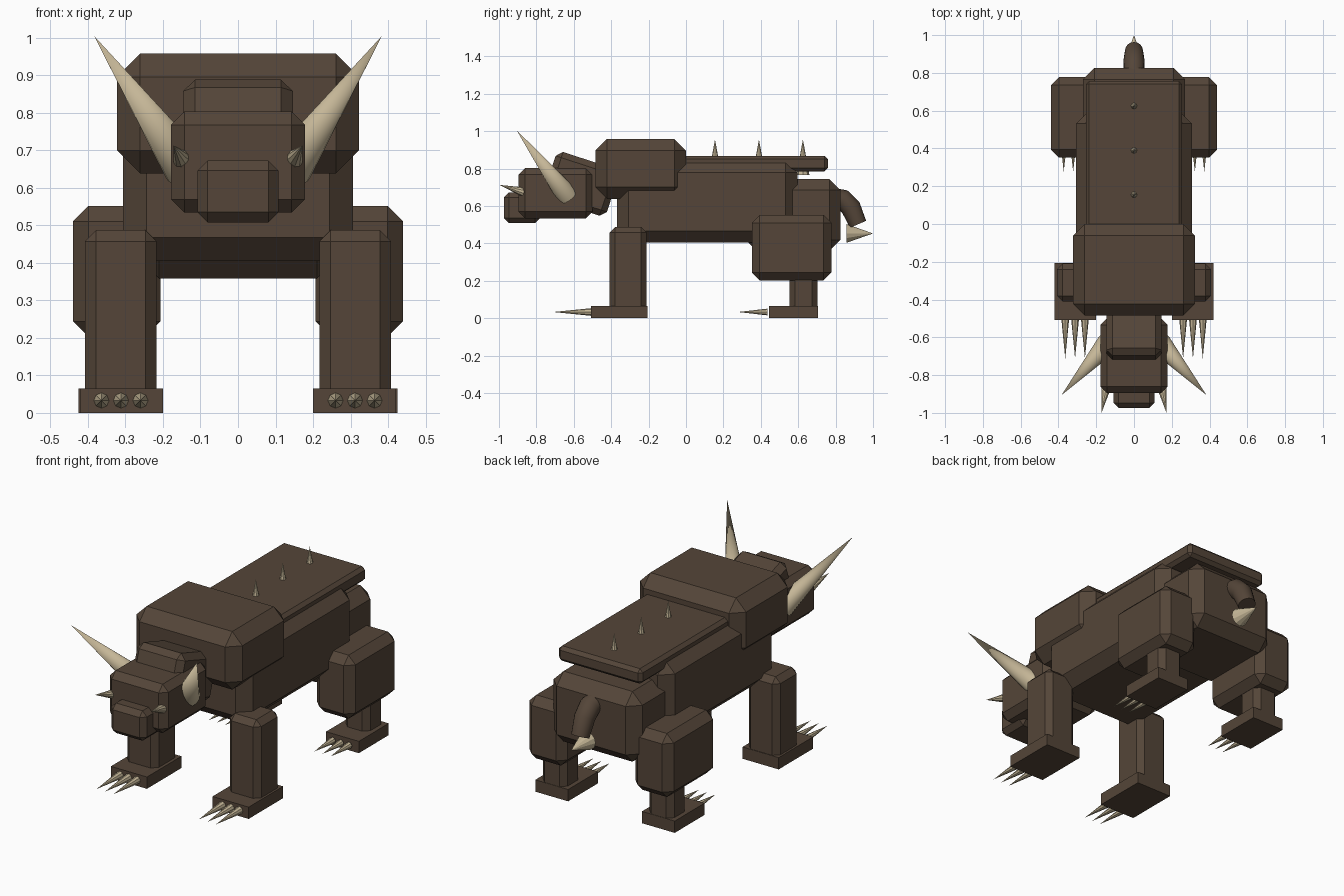
import bpy, bmesh, math
from mathutils import Vector, Matrix

if "Cube" in bpy.data.objects:
    bpy.data.objects.remove(bpy.data.objects["Cube"])


def material(name, rgb):
    m = bpy.data.materials.new(name)
    m.diffuse_color = (*rgb, 1)
    m.use_nodes = True
    m.node_tree.nodes["Principled BSDF"].inputs["Base Color"].default_value = m.diffuse_color
    return m


HIDE = material("dark brown hide", (0.089, 0.060, 0.040))
BONE = material("pale bone", (0.56, 0.47, 0.31))


def finish(name, bm, mat, smooth=False):
    bmesh.ops.recalc_face_normals(bm, faces=bm.faces[:])
    me = bpy.data.meshes.new(name)
    bm.to_mesh(me)
    bm.free()
    me.materials.append(mat)
    ob = bpy.data.objects.new(name, me)
    bpy.context.collection.objects.link(ob)
    if smooth:
        bpy.ops.object.select_all(action='DESELECT')
        ob.select_set(True)
        bpy.context.view_layer.objects.active = ob
        bpy.ops.object.shade_smooth_by_angle(angle=math.radians(40))
    return ob


def block(name, x, y, z, bevel=0.0, tilt=0.0):
    """Chamfered box from (min, max) ranges, tilted about x through its centre."""
    rng = (x, y, z)
    size = [b - a for a, b in rng]
    mid = Vector([(a + b) / 2 for a, b in rng])
    bm = bmesh.new()
    bmesh.ops.create_cube(bm, size=1, matrix=Matrix.Diagonal((*size, 1)))
    if bevel:
        bmesh.ops.bevel(bm, geom=bm.edges[:], offset=bevel, segments=1,
                        affect='EDGES', clamp_overlap=True)
    bm.transform(Matrix.Translation(mid) @ Matrix.Rotation(math.radians(tilt), 4, 'X'))
    return finish(name, bm, HIDE)


def spike(name, base, tip, r, sides=8, smooth=False):
    """Cone from base centre to tip."""
    base, tip = Vector(base), Vector(tip)
    d = tip - base
    bm = bmesh.new()
    bmesh.ops.create_cone(bm, cap_ends=True, segments=sides, radius1=r, radius2=0,
                          depth=d.length)
    rot = d.to_track_quat('Z', 'Y').to_matrix().to_4x4()
    bm.transform(Matrix.Translation((base + tip) / 2) @ rot)
    bmesh.ops.remove_doubles(bm, verts=bm.verts[:], dist=1e-5)
    return finish(name, bm, BONE, smooth)


def tube(name, path, sides=16):
    """Tube along (y, z, radius) points in the middle plane."""
    bm = bmesh.new()
    rings = []
    for i, (y, z, r) in enumerate(path):
        a, b = path[max(i - 1, 0)], path[min(i + 1, len(path) - 1)]
        d = Vector((0, b[0] - a[0], b[1] - a[1])).normalized()
        up = d.cross(Vector((1, 0, 0)))
        ring = []
        for k in range(sides):
            t = 2 * math.pi * k / sides
            ring.append(bm.verts.new(Vector((r * math.cos(t), y, z)) + up * r * math.sin(t)))
        rings.append(ring)
    for p, q in zip(rings, rings[1:]):
        for k in range(sides):
            n = (k + 1) % sides
            bm.faces.new((p[k], p[n], q[n], q[k]))
    bm.faces.new(rings[0])
    bm.faces.new(rings[-1])
    return finish(name, bm, HIDE, True)


# torso
block("torso", (-0.306, 0.306), (-0.37, 0.595), (0.405, 0.84), 0.062)
block("shoulder_hump", (-0.323, 0.323), (-0.485, 0.0), (0.638, 0.958), 0.062)
block("hips", (-0.27, 0.27), (0.32, 0.826), (0.358, 0.745), 0.06)
block("back_plate", (-0.255, 0.255), (-0.1, 0.758), (0.785, 0.868), 0.018)
for i, y in enumerate((0.155, 0.39, 0.625)):
    spike(f"back_spike_{i + 1}", (0, y, 0.765), (0, y, 0.956), 0.035)

# neck and head
block("neck", (-0.146, 0.146), (-0.737, -0.383), (0.586, 0.85), 0.032, tilt=-18)
block("head", (-0.178, 0.178), (-0.895, -0.5), (0.534, 0.803), 0.035)
block("snout", (-0.108, 0.108), (-0.974, -0.78), (0.508, 0.673), 0.027)

# tail with bone tip
tube("tail", [(0.76, 0.645, 0.056), (0.84, 0.632, 0.056), (0.882, 0.59, 0.054),
              (0.92, 0.502, 0.047)])
spike("tail_spike", (0, 0.858, 0.453), (0, 1.0, 0.453), 0.05, 12)

# paired parts
for s, side in ((-1, "left"), (1, "right")):
    def span(a, b):
        return tuple(sorted((s * a, s * b)))

    spike(f"horn_{side}", (s * 0.14, -0.635, 0.655), (s * 0.383, -0.905, 1.004),
          0.06, 16, True)
    spike(f"tusk_{side}", (s * 0.148, -0.87, 0.675), (s * 0.172, -1.0, 0.713), 0.025, 10)

    block(f"front_leg_{side}", span(0.217, 0.408), (-0.41, -0.21), (0.03, 0.487), 0.03)
    block(f"front_foot_{side}", span(0.20, 0.42), (-0.507, -0.207), (0, 0.065))
    block(f"thigh_{side}", span(0.207, 0.44), (0.352, 0.777), (0.202, 0.552), 0.042)
    block(f"rear_shin_{side}", span(0.25, 0.40), (0.553, 0.703), (0.03, 0.28), 0.03)
    block(f"rear_foot_{side}", span(0.225, 0.425), (0.445, 0.705), (0, 0.065))

    # three claws on each foot
    for i in range(3):
        x = s * (0.26 + 0.052 * i)
        spike(f"front_claw_{side}_{i + 1}", (x, -0.50, 0.033), (x, -0.712, 0.033), 0.021)
        x = s * (0.272 + 0.05 * i)
        spike(f"rear_claw_{side}_{i + 1}", (x, 0.436, 0.033), (x, 0.277, 0.033), 0.018)
